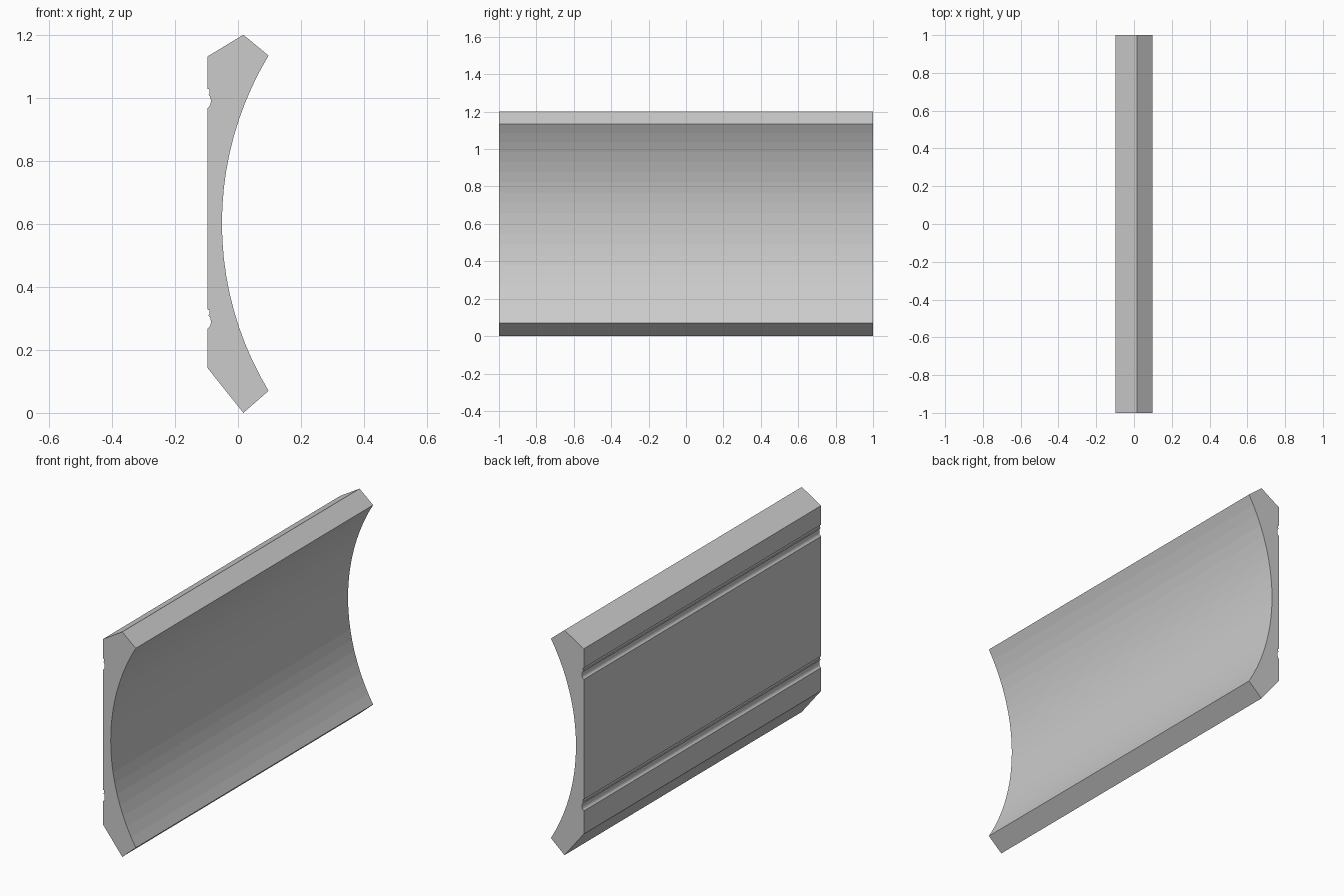
import bpy, bmesh, math

if "Cube" in bpy.data.objects:
    bpy.data.objects.remove(bpy.data.objects["Cube"])

BACK, FRONT = -0.097, 0.097
HALF_LENGTH = 1.0


def cove(z_mid, half_chord, x_apex, x_end, segments):
    """Circular hollow on the front face, listed from bottom to top."""
    sag = x_end - x_apex
    radius = (half_chord ** 2 + sag ** 2) / (2 * sag)
    limit = math.asin(half_chord / radius)
    pts = []
    for i in range(segments + 1):
        a = -limit + 2 * limit * i / segments
        pts.append((x_apex + radius * (1 - math.cos(a)), z_mid + radius * math.sin(a)))
    return pts


def groove(z):
    """Small quirk and scallop cut into the flat back, from top to bottom."""
    pts = [(BACK, z + 0.031), (BACK + 0.006, z + 0.029),
           (BACK + 0.006, z + 0.015), (BACK + 0.003, z + 0.012)]
    for i in range(7):
        a = math.radians(75 - 25 * i)
        pts.append((BACK + 0.002 + 0.009 * math.cos(a), z - 0.008 + 0.019 * math.sin(a)))
    pts.append((BACK, z - 0.031))
    return pts


# Moulding cross-section: foot, cove, head, then down the grooved back
profile = [(0.017, 0.0)]
profile += cove(0.602, 0.532, -0.051, FRONT, 20)
profile += [(0.017, 1.2), (BACK, 1.131)]
for groove_z in (0.998, 0.297):
    profile += groove(groove_z)
profile.append((BACK, 0.143))

# Extrude the cross-section along y
bm = bmesh.new()
face = bm.faces.new([bm.verts.new((x, -HALF_LENGTH, z)) for x, z in profile])
result = bmesh.ops.extrude_face_region(bm, geom=[face], use_keep_orig=True)
new_verts = [g for g in result["geom"] if isinstance(g, bmesh.types.BMVert)]
bmesh.ops.translate(bm, verts=new_verts, vec=(0, 2 * HALF_LENGTH, 0))
bmesh.ops.recalc_face_normals(bm, faces=bm.faces)

mesh = bpy.data.meshes.new("cove_moulding")
bm.to_mesh(mesh)
bm.free()
moulding = bpy.data.objects.new("cove_moulding", mesh)
bpy.context.collection.objects.link(moulding)
